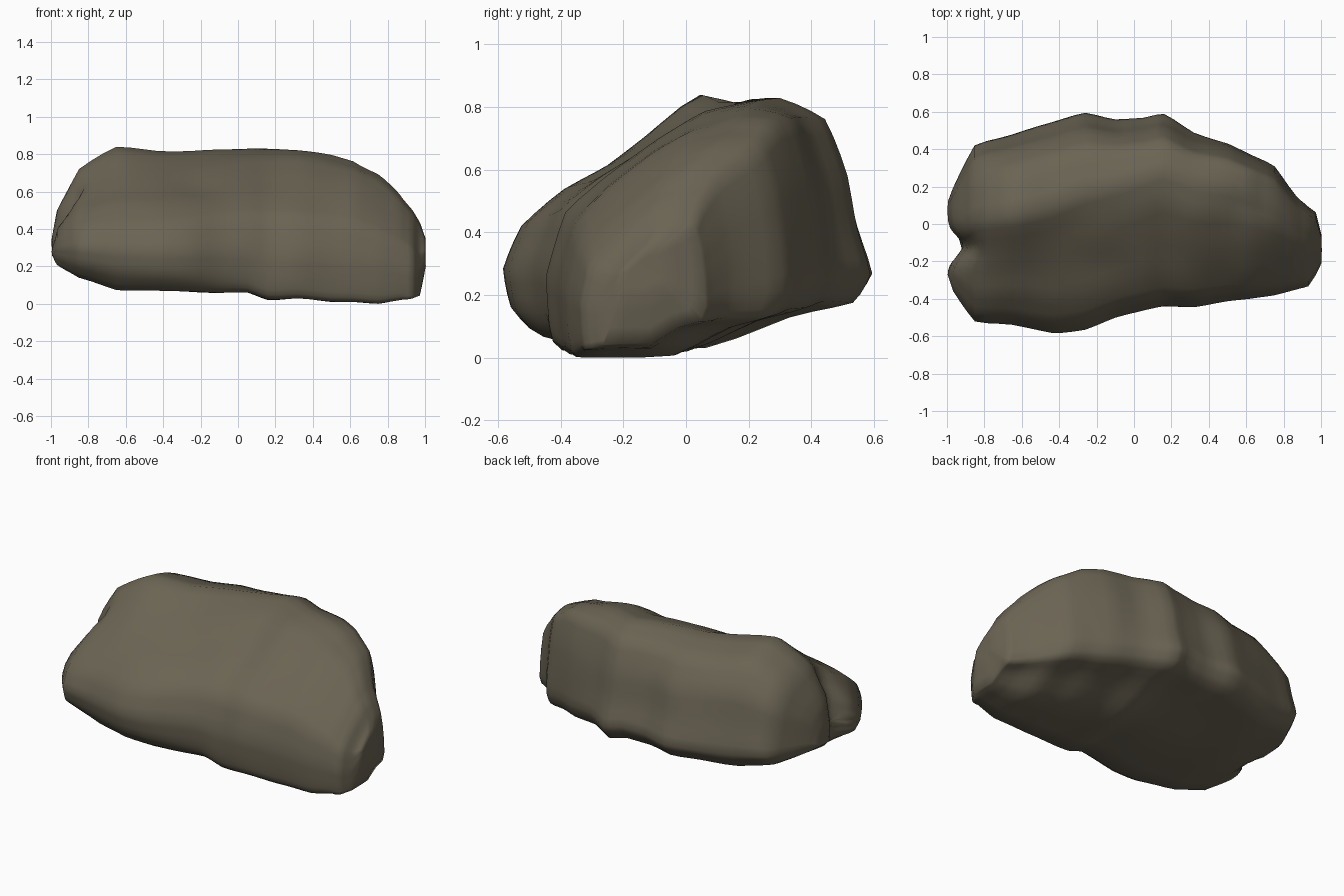
import bpy, bmesh, math
from mathutils import Vector, noise

if "Cube" in bpy.data.objects:
    bpy.data.objects.remove(bpy.data.objects["Cube"])

# Cross-sections (y, z) as fractions of the local width and height, front edge first, going under
LEFT = [(0, .28), (.03, .13), (.13, 0), (.45, .02), (.75, .07), (.93, .12), (1, .24), (.955, .47),
        (.92, .7), (.82, .89), (.57, 1), (.4, .81), (.28, .69), (.17, .6), (.05, .44)]
RIGHT = [(0, .3), (.01, .1), (.03, 0), (.5, .01), (.75, .14), (.95, .19), (1, .3), (.955, .47),
         (.925, .69), (.86, .92), (.72, 1), (.54, .95), (.38, .84), (.2, .69), (.06, .55)]

# Outline stations along the length: x, y min, y max, z min, z max
STATIONS = [
    (-.995, -.27, .12, .25, .36),
    (-.965, -.36, .19, .21, .52),
    (-.85, -.53, .43, .14, .73),
    (-.65, -.54, .48, .07, .855),
    (-.43, -.59, .55, .07, .82),
    (-.26, -.57, .60, .065, .82),
    (-.10, -.50, .56, .06, .83),
    (.05, -.46, .57, .06, .83),
    (.16, -.44, .595, .02, .83),
    (.32, -.445, .49, .03, .825),
    (.50, -.41, .43, .01, .80),
    (.62, -.40, .37, .01, .78),
    (.75, -.38, .31, 0, .70),
    (.86, -.35, .15, .02, .59),
    (.93, -.33, .09, .03, .5),
    (.97, -.27, .06, .045, .43),
    (1.0, -.21, -.06, .2, .35),
]

# Boulder: loft through the stations, blending from the left to the right section
bm = bmesh.new()
rings = []
for x, y0, y1, z0, z1 in STATIONS:
    t = min(1, max(0, (x + .6) / .75))
    boxy = min(1, max(0, (x - .25) / .3))      # fuller upper back on the right
    ring = []
    for i, ((ya, za), (yb, zb)) in enumerate(zip(LEFT, RIGHT)):
        u, v = ya + (yb - ya) * t, za + (zb - za) * t
        if i in (7, 8, 9):
            u += .035 * boxy
            v += .05 * boxy
        ring.append(bm.verts.new((x, y0 + (y1 - y0) * min(u, 1), z0 + (z1 - z0) * min(v, 1))))
    rings.append(ring)

n = len(LEFT)
for a, b in zip(rings, rings[1:]):
    for i in range(n):
        j = (i + 1) % n
        bm.faces.new((a[i], a[j], b[j], b[i]))

# Rounded-off end caps
for ring in (rings[0], rings[-1]):
    c = bm.verts.new(sum((v.co for v in ring), Vector()) / n)
    for i in range(n):
        bm.faces.new((ring[i], ring[(i + 1) % n], c))

# Finer mesh for the notch and the uneven surface, slightly relaxed
bmesh.ops.subdivide_edges(bm, edges=bm.edges[:], cuts=2, use_grid_fill=True)
inner = [v for v in bm.verts if -.9 < v.co.x < .9]
bmesh.ops.smooth_vert(bm, verts=inner, factor=.5, use_axis_x=False, use_axis_y=True, use_axis_z=True)
bmesh.ops.recalc_face_normals(bm, faces=bm.faces[:])
bm.normal_update()
for v in bm.verts:
    p = v.co.copy()
    # notch between the left nose and the main body, fading out underneath
    if p.x < -.8:
        k = min(1, (-.8 - p.x) / .14) * min(1, max(0, (p.z - .15) / .1))
        v.co.x += .085 * k * math.exp(-((p.y + .12) / .075) ** 2)
    # shallow dents on the upper right and above the front ledge
    for c, r, d in ((Vector((.6, .1, .72)), .12, .025), (Vector((-.18, -.22, .56)), .13, .015)):
        v.co -= v.normal * d * math.exp(-((p - c).length / r) ** 2)
    v.co += v.normal * (.003 + .005 * noise.noise(p * 5))
    v.co.z = max(0, v.co.z)

mesh = bpy.data.meshes.new("boulder")
bm.to_mesh(mesh)
bm.free()
for f in mesh.polygons:
    f.use_smooth = True
rock = bpy.data.objects.new("boulder", mesh)
bpy.context.collection.objects.link(rock)

stone = bpy.data.materials.new("brown grey stone")
stone.diffuse_color = (.145, .126, .087, 1)
stone.use_nodes = True
stone.node_tree.nodes["Principled BSDF"].inputs["Base Color"].default_value = stone.diffuse_color
mesh.materials.append(stone)
